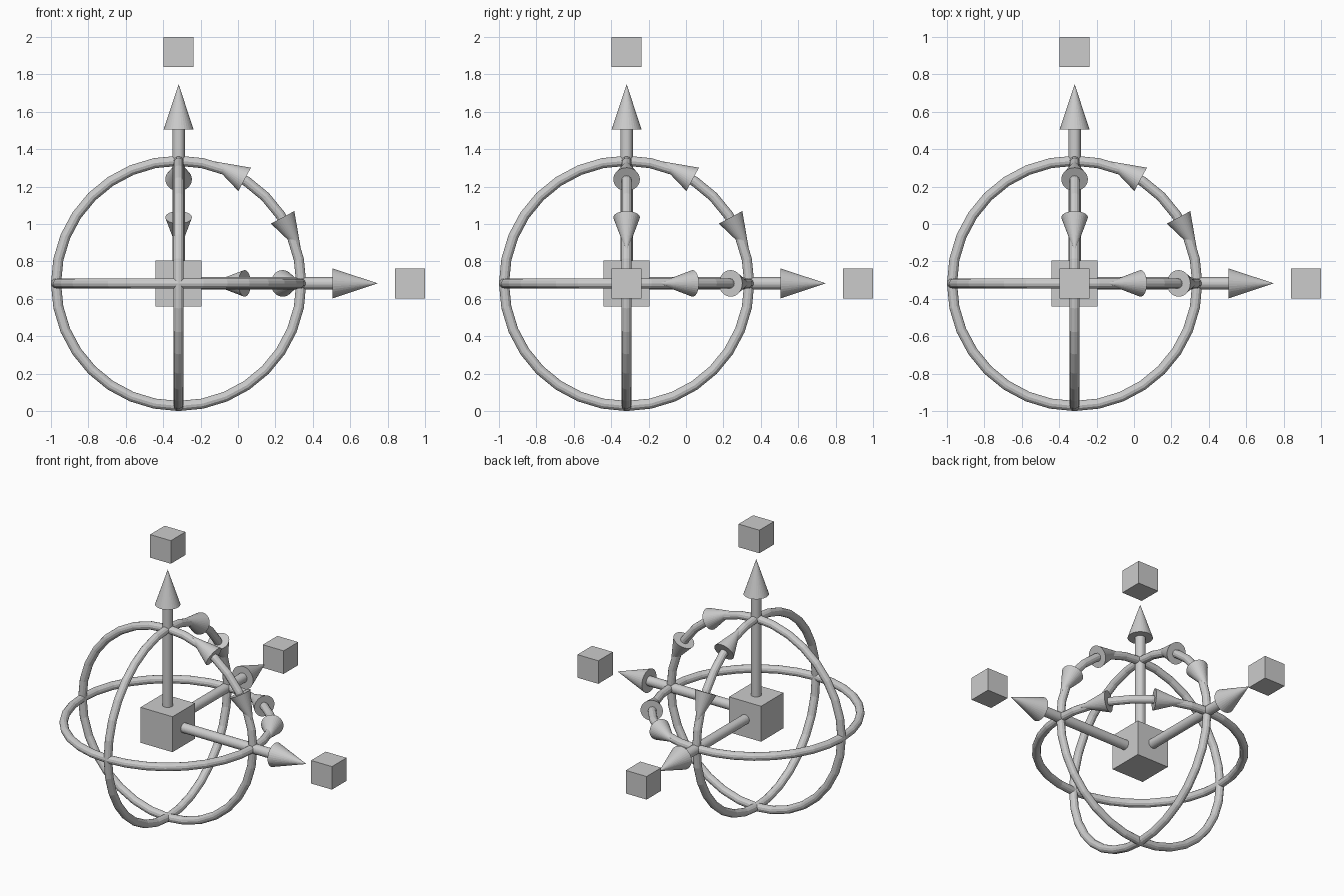
import bpy, math
from mathutils import Vector

if "Cube" in bpy.data.objects:
    bpy.data.objects.remove(bpy.data.objects["Cube"])

C = Vector((-0.3175, -0.3175, 0.6825))   # gizmo centre
R, TUBE = 0.6555, 0.027                  # ring radii
AXES = {"x": Vector((1, 0, 0)), "y": Vector((0, 1, 0)), "z": Vector((0, 0, 1))}


def box(name, pos, size):
    bpy.ops.mesh.primitive_cube_add(size=size, location=pos)
    bpy.context.object.name = name


def rod(name, start, direction, length, r1, r2, sides=32):
    """Cylinder or cone from start along direction."""
    d = direction.normalized()
    bpy.ops.mesh.primitive_cone_add(
        vertices=sides, radius1=r1, radius2=r2, depth=length,
        location=start + d * length / 2,
        rotation=d.to_track_quat('Z', 'Y').to_euler())
    bpy.context.object.name = name


# Central cube
box("center_cube", C, 0.246)

# Move arrows with a scale cube beyond each tip
for n, a in AXES.items():
    rod(f"{n}_arrow_shaft", C, a, 0.83, 0.033, 0.033)
    rod(f"{n}_arrow_head", C + a * 0.823, a, 0.242, 0.08, 0)
    box(f"{n}_scale_cube", C + a * 1.2375, 0.16)

# Rotation rings, each with two heads pointing away from each other
for n, (u, v) in {"x": "yz", "y": "xz", "z": "xy"}.items():
    bpy.ops.mesh.primitive_torus_add(
        major_radius=R, minor_radius=TUBE, major_segments=32, minor_segments=12,
        location=C, rotation=AXES[n].to_track_quat('Z', 'Y').to_euler())
    bpy.context.object.name = f"{n}_rotation_ring"
    for p, q in ((u, v), (v, u)):
        a, b = AXES[p], AXES[q]
        rod(f"{n}_ring_head_{p}", C + a * 0.556 + b * 0.353,
            a * 0.47 - b * 0.88, 0.214, 0.071, 0)
